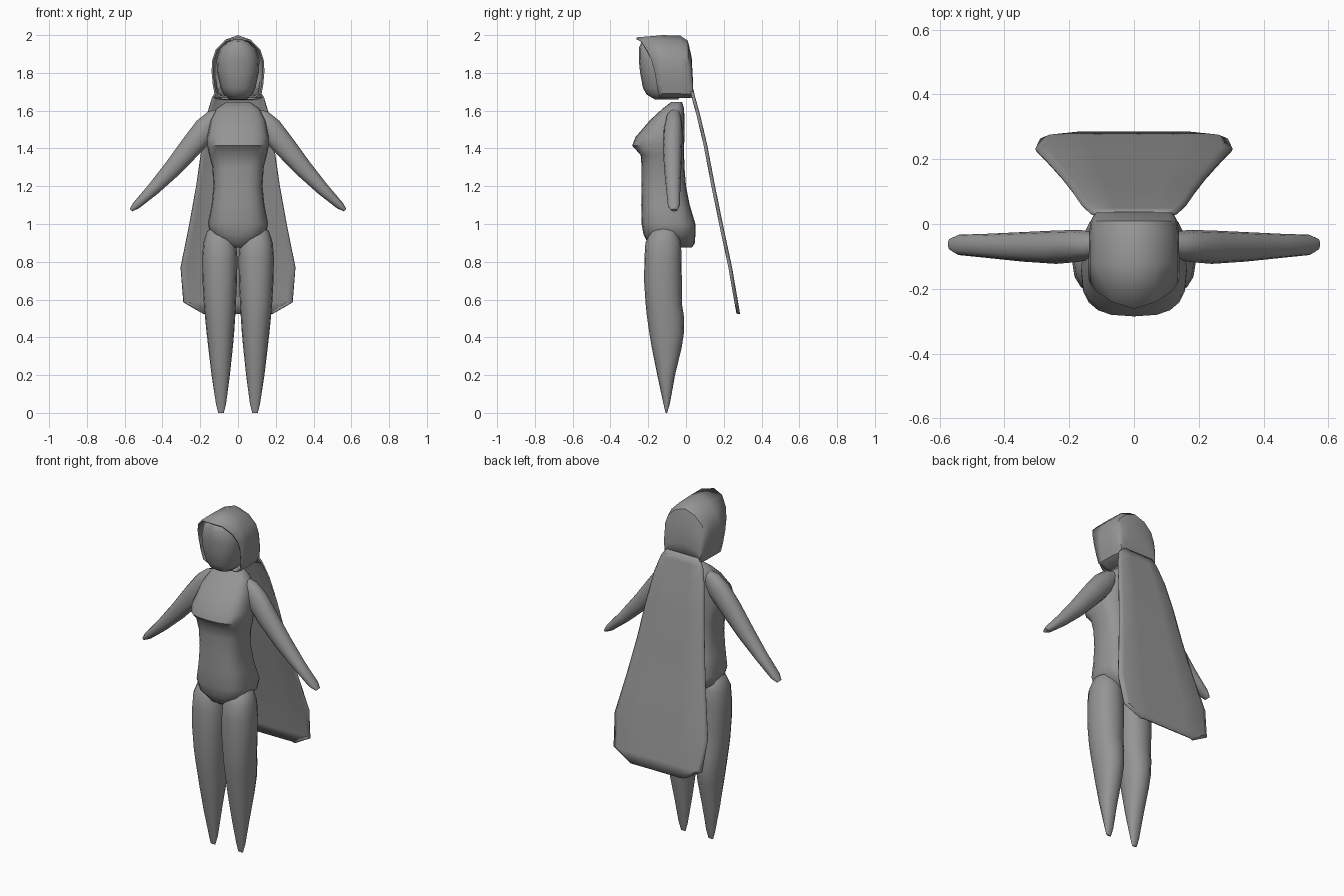
import bpy, bmesh, math
from mathutils import Vector

grey = bpy.data.materials.new("plain grey")
grey.diffuse_color = (0.3, 0.3, 0.3, 1)


def loft(name, rings, closed=True, caps=(True, True), thick=0, angle=40):
    """Skin a list of equal-length point rows."""
    bm = bmesh.new()
    rows = [[bm.verts.new(p) for p in r] for r in rings]
    n = len(rows[0])
    for a, b in zip(rows, rows[1:]):
        for i in range(n if closed else n - 1):
            j = (i + 1) % n
            bm.faces.new((a[i], a[j], b[j], b[i]))
    if closed and caps[0]:
        bm.faces.new(rows[0])
    if closed and caps[1]:
        bm.faces.new(rows[-1])
    bmesh.ops.remove_doubles(bm, verts=bm.verts, dist=0.0005)
    bmesh.ops.recalc_face_normals(bm, faces=bm.faces)
    me = bpy.data.meshes.new(name)
    bm.to_mesh(me)
    bm.free()
    me.materials.append(grey)
    ob = bpy.data.objects.new(name, me)
    bpy.context.collection.objects.link(ob)
    bpy.ops.object.select_all(action='DESELECT')
    ob.select_set(True)
    bpy.context.view_layer.objects.active = ob
    if thick:
        m = ob.modifiers.new("thickness", 'SOLIDIFY')
        m.thickness = thick
        m.offset = -1 if closed else 0
    bpy.ops.object.shade_smooth_by_angle(angle=math.radians(angle))
    return ob


def oval(center, u, v, power=2.0, n=16):
    """Superellipse spanned by half-axis vectors u and v."""
    pts = []
    for k in range(n):
        t = 2 * math.pi * k / n
        c, s = math.cos(t), math.sin(t)
        c = math.copysign(abs(c) ** (2 / power), c)
        s = math.copysign(abs(s) ** (2 / power), s)
        pts.append(Vector(center) + Vector(u) * c + Vector(v) * s)
    return pts


def level(z, x0, x1, y0, y1, power=2.0, n=16):
    """Horizontal oval filling a rectangle."""
    return oval(((x0 + x1) / 2, (y0 + y1) / 2, z), ((x1 - x0) / 2, 0, 0),
                (0, (y1 - y0) / 2, 0), power, n)


# Torso: height, half width, front, back
torso = [(0.875, 0.035, -0.17, 0.03), (0.895, 0.08, -0.20, 0.046),
         (0.945, 0.145, -0.225, 0.05), (1.0, 0.16, -0.235, 0.05),
         (1.10, 0.140, -0.237, 0.02), (1.20, 0.130, -0.235, 0.0),
         (1.30, 0.136, -0.235, -0.008), (1.365, 0.153, -0.240, -0.01),
         (1.415, 0.163, -0.285, -0.01), (1.46, 0.163, -0.268, -0.008),
         (1.55, 0.145, -0.190, -0.008), (1.61, 0.115, -0.125, -0.01),
         (1.645, 0.065, -0.080, -0.02)]
loft("torso", [level(z, -w, w, f, b, 2.8, 20) for z, w, f, b in torso])

# Legs: height, inner, outer, front, back
leg = [(0.0, 0.075, 0.105, -0.108, -0.100), (0.05, 0.063, 0.117, -0.120, -0.085),
       (0.20, 0.043, 0.140, -0.152, -0.058), (0.35, 0.027, 0.158, -0.182, -0.022),
       (0.43, 0.020, 0.167, -0.195, -0.010), (0.52, 0.014, 0.176, -0.208, -0.012),
       (0.58, 0.011, 0.181, -0.214, -0.022), (0.70, 0.005, 0.188, -0.222, -0.022),
       (0.82, 0.003, 0.190, -0.220, -0.024), (0.90, 0.010, 0.184, -0.215, -0.026),
       (0.96, 0.030, 0.165, -0.185, -0.045), (1.0, 0.07, 0.12, -0.135, -0.09)]
# Arms: x, height, half thickness, front, back
arm = [(0.085, 1.595, 0.022, -0.085, -0.035), (0.12, 1.56, 0.052, -0.105, -0.025),
       (0.17, 1.505, 0.064, -0.117, -0.018), (0.24, 1.42, 0.060, -0.123, -0.02),
       (0.345, 1.295, 0.048, -0.116, -0.025), (0.45, 1.183, 0.034, -0.105, -0.03),
       (0.54, 1.097, 0.021, -0.096, -0.033), (0.567, 1.073, 0.009, -0.08, -0.045)]
for side, s in (("right", 1), ("left", -1)):
    loft(side + "_leg", [level(z, s * a, s * b, f, k, 2.2) for z, a, b, f, k in leg])
    loft(side + "_arm", [oval((s * x, (f + b) / 2, z), (s * 0.75 * t, 0, 0.66 * t),
                              (0, (b - f) / 2, 0), 2.2, 12) for x, z, t, f, b in arm])

# Face: height, half width, front, back
face = [(1.660, 0.045, -0.165, -0.04), (1.685, 0.075, -0.208, -0.03),
        (1.72, 0.092, -0.228, -0.02), (1.80, 0.110, -0.243, -0.02),
        (1.87, 0.114, -0.250, -0.02), (1.93, 0.095, -0.250, -0.04),
        (1.965, 0.055, -0.235, -0.06), (1.978, 0.02, -0.20, -0.10)]
loft("face", [level(z, -w, w, f, b, 2.3) for z, w, f, b in face])

# Hood: half arch outline (x, height, rim depth), swept from the rim to the back
half = [(0.09, 1.667, -0.140), (0.125, 1.69, -0.147), (0.134, 1.74, -0.155),
        (0.140, 1.81, -0.167), (0.136, 1.87, -0.183), (0.117, 1.925, -0.208),
        (0.068, 1.975, -0.240)]
arch = half + [(0, 2.0, -0.262)] + [(-x, z, y) for x, z, y in reversed(half)]
sweep = [(-0.12, 1, 1), (-0.03, 0.99, 0.99), (0.01, 0.95, 0.91),
         (0.030, 0.88, 0.65), (0.036, 0.83, 0.32), (0.030, 0.85, 0.0)]
base = 1.667
rings = [[(x, y, z - (0.012 if x == 0 else 0)) for x, z, y in arch]]
rings += [[(x * a, y, base + (z - base) * b) for x, z, _ in arch] for y, a, b in sweep]
loft("hood", rings, caps=(False, False), thick=0.01)

# Cape: height, depth, half width
cape = [(1.715, 0.034, 0.105), (1.67, 0.045, 0.135), (1.58, 0.070, 0.162),
        (1.42, 0.108, 0.188), (1.20, 0.150, 0.220), (0.98, 0.195, 0.260),
        (0.77, 0.240, 0.303), (0.585, 0.272, 0.288), (0.525, 0.282, 0.18)]
cols = [-1, -0.9, -0.45, 0, 0.45, 0.9, 1]
loft("cape", [[(w * c, y - (0.012 if abs(c) == 1 else 0), z) for c in cols]
              for z, y, w in cape], closed=False, thick=0.008)
